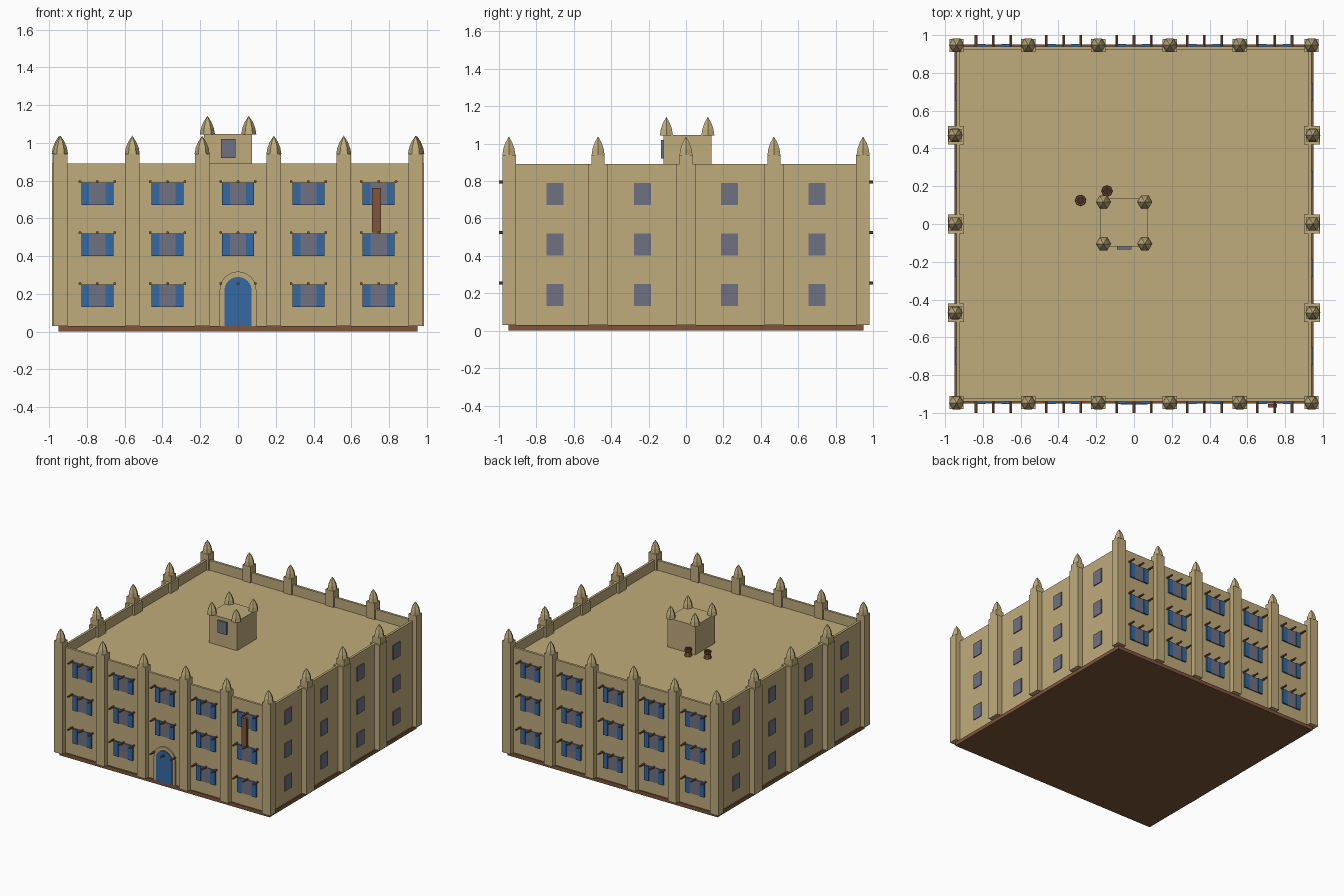
import bpy, bmesh, math
from mathutils import Matrix

if "Cube" in bpy.data.objects:
    bpy.data.objects.remove(bpy.data.objects["Cube"])


def material(name, rgb):
    m = bpy.data.materials.new(name)
    m.diffuse_color = (*rgb, 1)
    m.use_nodes = True
    m.node_tree.nodes["Principled BSDF"].inputs["Base Color"].default_value = m.diffuse_color
    return m


SAND = material("sandstone", (0.53, 0.415, 0.20))
BLUE = material("blue paint", (0.036, 0.14, 0.36))
GLASS = material("slate glass", (0.16, 0.165, 0.22))
WOOD = material("brown timber", (0.21, 0.09, 0.042))
DARK = material("dark opening", (0.05, 0.025, 0.018))


def finish(name, bm, *mats):
    bmesh.ops.recalc_face_normals(bm, faces=bm.faces)
    me = bpy.data.meshes.new(name)
    bm.to_mesh(me)
    bm.free()
    ob = bpy.data.objects.new(name, me)
    for m in mats:
        me.materials.append(m)
    bpy.context.collection.objects.link(ob)
    return ob


def add_box(bm, x0, x1, y0, y1, z0, z1):
    mat = Matrix.Translation(((x0 + x1) / 2, (y0 + y1) / 2, (z0 + z1) / 2)) \
        @ Matrix.Diagonal((abs(x1 - x0), abs(y1 - y0), abs(z1 - z0), 1))
    bmesh.ops.create_cube(bm, size=1, matrix=mat)


def box(name, mat, *dims):
    bm = bmesh.new()
    add_box(bm, *dims)
    return finish(name, bm, mat)


def add_lathe(bm, x, y, profile, sides=6):
    """Stack of regular rings (radius, z); zero radius closes to a point."""
    rings = []
    for r, z in profile:
        if r == 0:
            rings.append([bm.verts.new((x, y, z))] * sides)
        else:
            rings.append([bm.verts.new((x + r * math.cos(math.tau * i / sides),
                                        y + r * math.sin(math.tau * i / sides), z))
                          for i in range(sides)])
    for a, b in zip(rings, rings[1:]):
        for i in range(sides):
            j = (i + 1) % sides
            quad = list(dict.fromkeys((a[i], a[j], b[j], b[i])))
            bm.faces.new(quad)
    for ring in (rings[0], rings[-1]):
        if ring[0] is not ring[1]:
            bm.faces.new(ring)


def add_pinnacle(bm, x, y, z):
    add_lathe(bm, x, y, [(0.040, z), (0.034, z + 0.034), (0.021, z + 0.066), (0, z + 0.098)])


# Timber plinth
box("plinth", WOOD, -0.95, 0.95, -0.95, 0.95, 0, 0.03)

# Main block with the roof sunk behind a parapet
bm = bmesh.new()
add_box(bm, -0.94, 0.94, -0.94, 0.94, 0.03, 0.89)
top = max(bm.faces, key=lambda f: f.calc_center_median().z)
bmesh.ops.inset_region(bm, faces=[top], thickness=0.027)
lid = bmesh.ops.extrude_discrete_faces(bm, faces=[top])["faces"][0]
bmesh.ops.translate(bm, verts=lid.verts, vec=(0, 0, -0.08))
finish("main_walls", bm, SAND)

# Buttresses and their pinnacles
piers, tips = bmesh.new(), bmesh.new()
for s in (-1, 1):
    for x in (-0.94, -0.56, -0.19, 0.19, 0.56, 0.94):
        add_box(piers, x - 0.038, x + 0.038, s * 0.91, s * 0.98, 0.03, 0.94)
        add_pinnacle(tips, x, s * 0.947, 0.94)
    for y in (-0.47, 0, 0.47):
        add_box(piers, s * 0.90, s * 0.985, y - 0.05, y + 0.05, 0.03, 0.89)
        add_box(piers, s * 0.912, s * 0.982, y - 0.034, y + 0.034, 0.89, 0.94)
        add_pinnacle(tips, s * 0.947, y, 0.94)
finish("buttresses", piers, SAND)

# Roof turret
box("turret", SAND, -0.18, 0.074, -0.12, 0.136, 0.81, 1.047)
box("turret_window", GLASS, -0.09, -0.012, -0.134, -0.12, 0.92, 1.02)
for x in (-0.162, 0.057):
    for y in (-0.105, 0.117):
        add_pinnacle(tips, x, y, 1.045)
finish("pinnacles", tips, SAND)

# Windows, shutters and projecting poles on front and back; plain side windows
glass, shutters, poles = bmesh.new(), bmesh.new(), bmesh.new()
for s in (-1, 1):
    for z in (0.13, 0.40, 0.67):
        for x in (-0.745, -0.373, 0, 0.373, 0.745):
            if not (s < 0 and x == 0 and z < 0.2):
                add_box(glass, x - 0.043, x + 0.043, s * 0.93, s * 0.948, z, z + 0.12)
                for k in (-1, 1):
                    add_box(shutters, x + k * 0.043, x + k * 0.085,
                            s * 0.93, s * 0.953, z, z + 0.12)
            for dx in (-0.092, 0, 0.092):
                mat = Matrix.Translation((x + dx, s * 0.965, z + 0.125)) \
                    @ Matrix.Rotation(math.pi / 2, 4, 'X')
                bmesh.ops.create_cone(poles, cap_ends=True, segments=6, radius1=0.008,
                                      radius2=0.008, depth=0.07, matrix=mat)
        for y in (-0.70, -0.233, 0.233, 0.70):
            add_box(glass, s * 0.93, s * 0.947, y - 0.045, y + 0.045, z + 0.003, z + 0.12)
finish("window_panes", glass, GLASS)
finish("shutters", shutters, BLUE)
finish("poles", poles, WOOD)


# Arched doorway: stone surround and blue door
def arch(name, mat, half, spring, y0, y1):
    bm = bmesh.new()
    pts = [(half, 0.03)] + [(half * math.cos(math.pi * i / 12),
                             spring + half * math.sin(math.pi * i / 12))
                            for i in range(13)] + [(-half, 0.03)]
    face = bm.faces.new([bm.verts.new((x, y0, z)) for x, z in pts])
    ext = bmesh.ops.extrude_face_region(bm, geom=[face])["geom"]
    bmesh.ops.translate(bm, verts=[v for v in ext if isinstance(v, bmesh.types.BMVert)],
                        vec=(0, y1 - y0, 0))
    finish(name, bm, mat)


arch("door_surround", SAND, 0.097, 0.222, -0.93, -0.95)
arch("door", BLUE, 0.072, 0.218, -0.93, -0.956)

# Hanging timber sign
box("hanging_sign", WOOD, 0.71, 0.758, -0.972, -0.952, 0.525, 0.76)

# Two small chimney pots on the roof
for i, (x, y) in enumerate(((-0.283, 0.125), (-0.143, 0.175))):
    bm = bmesh.new()
    add_lathe(bm, x, y, [(0.030, 0.81), (0.022, 0.845), (0.028, 0.852), (0.028, 0.868),
                         (0.019, 0.868), (0.019, 0.858)], 8)
    bm.faces.ensure_lookup_table()
    bm.faces[-1].material_index = 1
    finish("chimney_pot_%d" % (i + 1), bm, WOOD, DARK)
